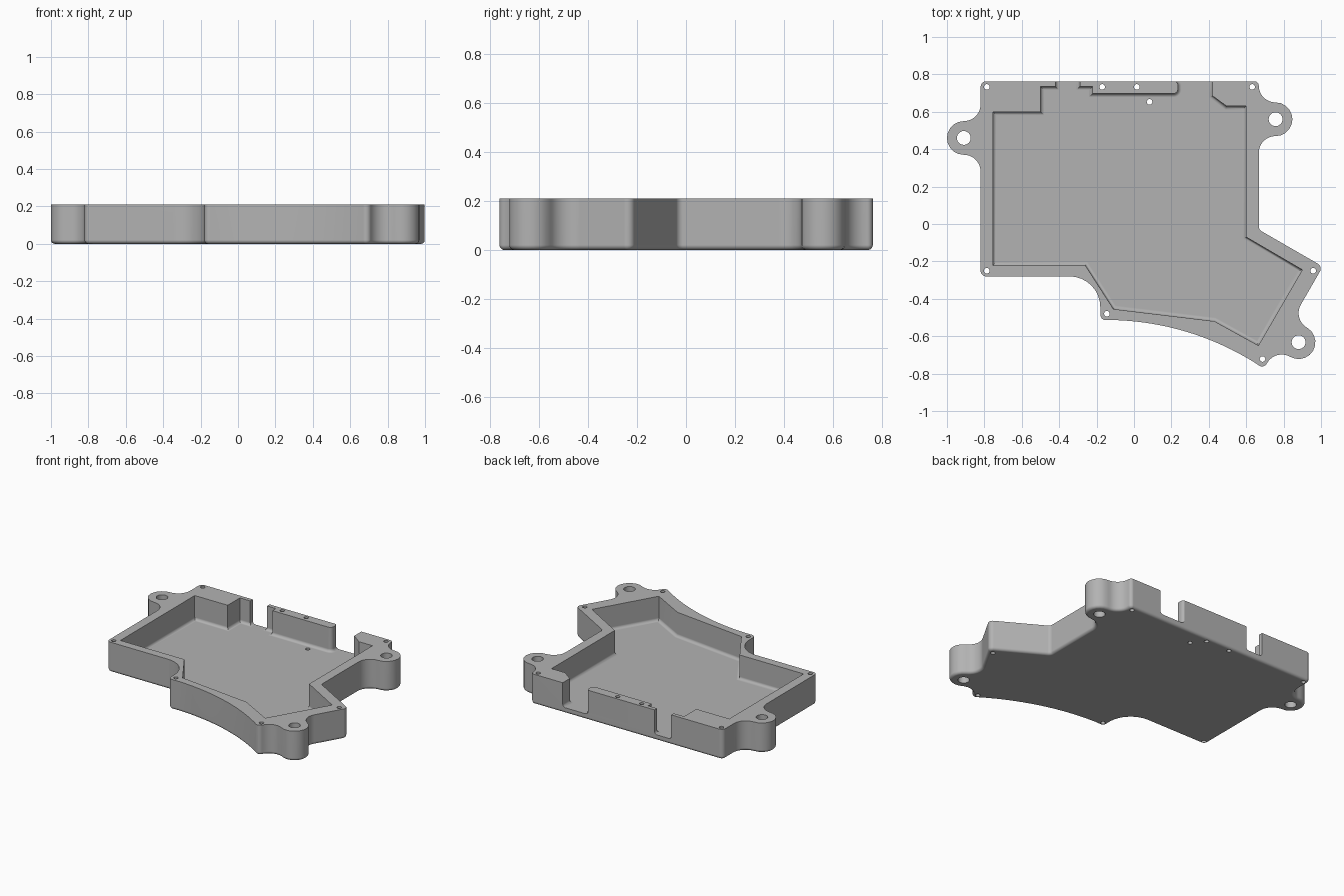
import bpy
import bmesh
from math import sin, cos, pi, sqrt, radians
from mathutils import Vector

cube = bpy.data.objects.get("Cube")
if cube:
    bpy.data.objects.remove(cube, do_unlink=True)

HEIGHT, FLOOR, EDGE = 0.21, 0.04, 0.02
EAR = 0.09

grey = bpy.data.materials.new("plain grey")
grey.use_nodes = True
grey.diffuse_color = (0.45, 0.45, 0.45, 1)
grey.node_tree.nodes["Principled BSDF"].inputs["Base Color"].default_value = grey.diffuse_color


def rounded(corners, steps=8):
    """Closed outline from (x, y) or (x, y, radius) corners."""
    out = []
    for i, c in enumerate(corners):
        p = Vector(c[:2])
        r = c[2] if len(c) > 2 else 0
        if not r:
            out.append(p)
            continue
        a = (Vector(corners[i - 1][:2]) - p).normalized()
        b = (Vector(corners[(i + 1) % len(corners)][:2]) - p).normalized()
        half = a.angle(b) / 2
        mid = (a + b).normalized()
        centre = p + mid * r / sin(half)
        start = p + a * r / (sin(half) / cos(half)) - centre
        side = (a - mid * a.dot(mid)).normalized()
        sweep = pi / 2 - half
        for k in range(steps + 1):
            t = sweep * (1 - 2 * k / steps)
            out.append(centre + start.length * (side * sin(t) - mid * cos(t)))
    return [p for i, p in enumerate(out) if (p - out[i - 1]).length > 1e-4]


def ear(centre, direction, steps=10):
    """Round mounting lug blended into a straight edge by two hollow arcs."""
    e, d = Vector(centre), Vector(direction).normalized()
    n = Vector((d.y, -d.x))
    quarter = [pi / 2 * k / steps for k in range(steps + 1)]
    pts = [e - 2 * EAR * d + EAR * (d * sin(t) - n * cos(t)) for t in quarter]
    pts += [e + EAR * (n * sin(2 * t) - d * cos(2 * t)) for t in quarter[1:]]
    pts += [e + 2 * EAR * d - EAR * (d * cos(t) + n * sin(t)) for t in quarter[1:]]
    return [tuple(p) for p in pts]


def inset(loop, amount):
    out = []
    for i, p in enumerate(loop):
        a = (p - loop[i - 1]).normalized()
        b = (loop[(i + 1) % len(loop)] - p).normalized()
        na, nb = Vector((-a.y, a.x)), Vector((-b.y, b.x))
        out.append(p + (na + nb) * amount / (1 + na.dot(nb)))
    return out


def add_object(name, bm):
    bmesh.ops.recalc_face_normals(bm, faces=bm.faces)
    mesh = bpy.data.meshes.new(name)
    bm.to_mesh(mesh)
    bm.free()
    mesh.materials.append(grey)
    obj = bpy.data.objects.new(name, mesh)
    bpy.context.collection.objects.link(obj)
    return obj


def slab(name, loop, bottom, top, radius, steps=5):
    """Upright solid with a rounded bottom edge."""
    bm = bmesh.new()
    levels = []
    for k in range(steps + 1):
        t = pi / 2 * k / steps
        levels.append((radius * (1 - sin(t)), bottom + radius * (1 - cos(t))))
    levels.append((0, top))
    rings = [[bm.verts.new((p.x, p.y, z)) for p in inset(loop, d)] for d, z in levels]
    for low, high in zip(rings, rings[1:]):
        for i in range(len(loop)):
            bm.faces.new((low[i - 1], low[i], high[i], high[i - 1]))
    bm.faces.new(rings[0][::-1])
    bm.faces.new(rings[-1])
    return add_object(name, bm)


# Outer shell, with a hollow front curve and three lugs
lugs = [((0.88, -0.632), (0.5, 0.866)), ((0.757, 0.56), (0, 1)), ((-0.91, 0.46), (0, -1))]
front_curve = []
for k in range(20):
    x = -0.1 + 0.74 * k / 19
    front_curve.append((x, -2.013 + sqrt(2.25 - (x + 0.15) ** 2)))
outline = [(-0.82, -0.28, 0.03), (-0.18, -0.28, 0.165), (-0.18, -0.515, 0.03)]
outline += front_curve + [(0.694, -0.773, 0.028)] + ear(*lugs[0])
outline += [(1.0095, -0.2275, 0.03), (0.667, -0.03, 0.03)] + ear(*lugs[1])
outline += [(0.667, 0.763, 0.023), (-0.82, 0.763, 0.03)] + ear(*lugs[2])
tray = slab("tray_shell", rounded(outline), 0, HEIGHT, EDGE)

# Cavity, running out through two openings in the back wall
pocket = [(-0.755, 0.6), (-0.5, 0.6), (-0.5, 0.735), (-0.42, 0.735), (-0.42, 0.9),
          (-0.29, 0.9), (-0.29, 0.735), (-0.222, 0.735), (-0.222, 0.697),
          (0.235, 0.697, 0.025), (0.235, 0.766, 0.025), (0.19, 0.766), (0.19, 0.9),
          (0.42, 0.9), (0.42, 0.685), (0.495, 0.63), (0.6, 0.63), (0.6, -0.07),
          (0.9, -0.245), (0.665, -0.65), (0.43, -0.52), (-0.11, -0.455),
          (-0.26, -0.222), (-0.755, -0.222)]
cavity = slab("cavity_cutter", rounded(pocket[::-1]), FLOOR, 0.3, EDGE)

# Screw holes and lug holes
screws = [(-0.787, 0.733), (0.632, 0.733), (-0.787, -0.25), (0.958, -0.25), (0.687, -0.722),
          (-0.145, -0.48), (-0.17, 0.733), (0.015, 0.733), (0.083, 0.653)]
bm = bmesh.new()
for centre, radius in [(s, 0.015) for s in screws] + [(l[0], 0.037) for l in lugs]:
    made = bmesh.ops.create_cone(bm, cap_ends=True, segments=24, radius1=radius,
                                 radius2=radius, depth=1)
    bmesh.ops.translate(bm, verts=made["verts"], vec=(*centre, 0.1))
holes = add_object("hole_cutter", bm)

# Cut, then drop the cutters
for cutter in (cavity, holes):
    cutter.hide_render = True
    mod = tray.modifiers.new(cutter.name, "BOOLEAN")
    mod.operation, mod.solver, mod.object = "DIFFERENCE", "EXACT", cutter
bpy.context.view_layer.update()
graph = bpy.context.evaluated_depsgraph_get()
result = bpy.data.meshes.new_from_object(tray.evaluated_get(graph))
tray.modifiers.clear()
tray.data = result
for cutter in (cavity, holes):
    bpy.data.objects.remove(cutter, do_unlink=True)

# Smooth arcs, crisp edges
bpy.ops.object.select_all(action="DESELECT")
tray.select_set(True)
bpy.context.view_layer.objects.active = tray
bpy.ops.object.shade_smooth_by_angle(angle=radians(30))
weighted = tray.modifiers.new("even_shading", "WEIGHTED_NORMAL")
weighted.keep_sharp = True
